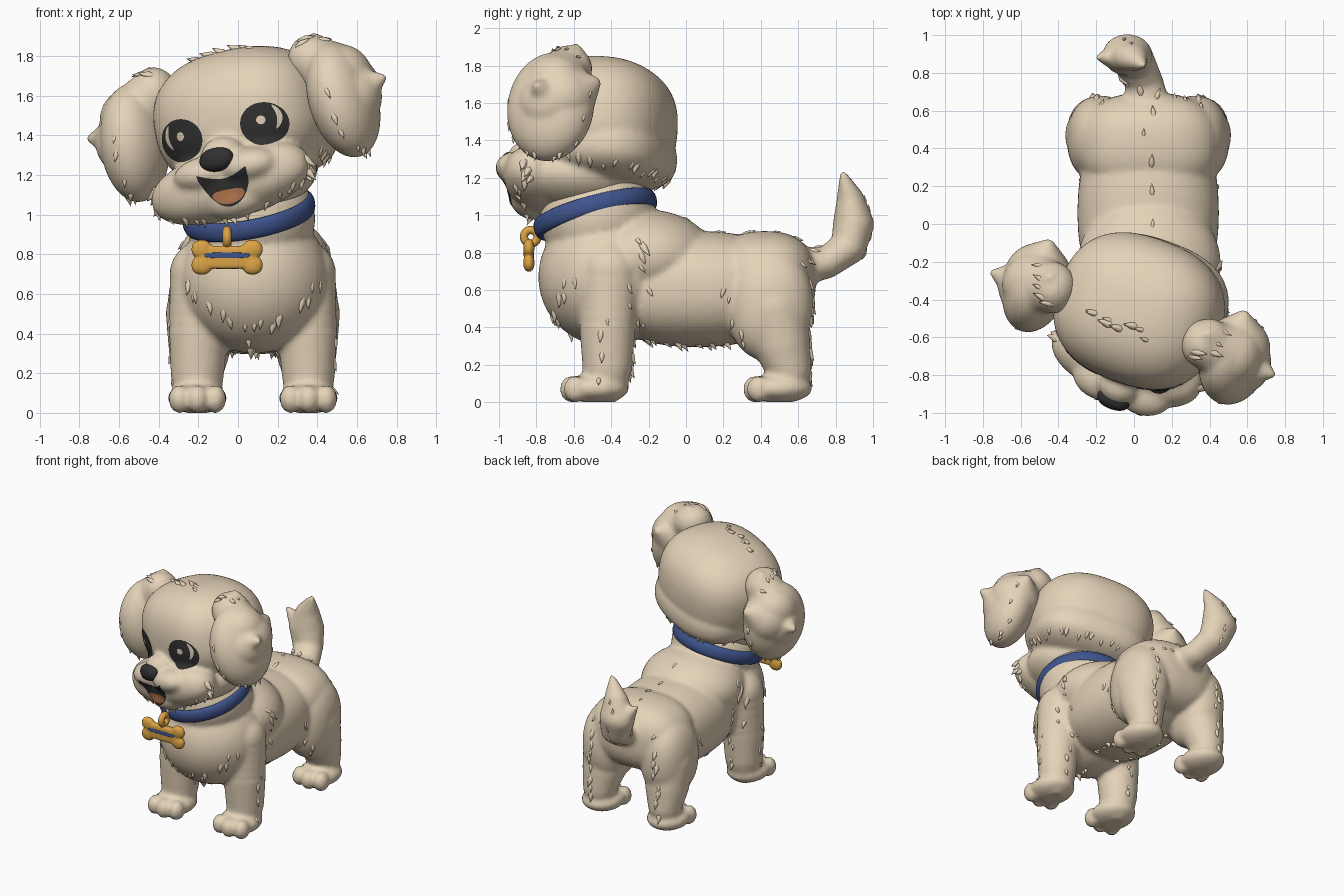
import bpy, bmesh, math, random
from mathutils import Vector, Matrix
from mathutils.bvhtree import BVHTree

random.seed(4)
if "Cube" in bpy.data.objects:
    bpy.data.objects.remove(bpy.data.objects["Cube"])


def material(name, rgb):
    m = bpy.data.materials.new(name)
    m.use_nodes = True
    colour = (*rgb, 1)
    m.diffuse_color = colour
    m.node_tree.nodes["Principled BSDF"].inputs["Base Color"].default_value = colour
    return m


FUR = material("cream fur", (0.78, 0.65, 0.48))
DARK = material("dark brown black", (0.03, 0.03, 0.03))
BLUE = material("blue collar", (0.05, 0.09, 0.27))
GOLD = material("gold", (0.72, 0.37, 0.06))
PINK = material("tongue", (0.48, 0.19, 0.08))

# Frames: the body stands a little off centre, the head is turned and rolled
BODY = Matrix.Translation((0.075, 0.01, 0))
HEAD = (Matrix.Translation((0, -0.53, 1.5))
        @ Matrix.Rotation(math.radians(-20), 4, 'Z')
        @ Matrix.Rotation(math.radians(-11), 4, 'Y'))


def finish(obj, mat):
    obj.data.materials.clear()
    obj.data.materials.append(mat)
    for p in obj.data.polygons:
        p.use_smooth = True
        p.material_index = 0
    return obj


def make(name, bm, mat, frame):
    mesh = bpy.data.meshes.new(name)
    bm.to_mesh(mesh)
    bm.free()
    obj = bpy.data.objects.new(name, mesh)
    bpy.context.scene.collection.objects.link(obj)
    obj.matrix_world = frame
    return finish(obj, mat)


def blob(bm, centre, radii, power=1.0, tilt=0.0):
    """Ellipsoid; power below 1 makes it boxier, tilt turns it about y."""
    rot = Matrix.Rotation(tilt, 3, 'Y')
    for v in bmesh.ops.create_icosphere(bm, subdivisions=4, radius=1)["verts"]:
        co = [math.copysign(abs(a) ** power, a) * r for a, r in zip(v.co, radii)]
        v.co = rot @ Vector(co) + Vector(centre)


def limb(bm, points, widen=1.0, steps=5):
    """Chain of spheres through (x, y, z, radius) points."""
    for a, b in zip(points, points[1:]):
        for i in range(steps + 1):
            x, y, z, r = Vector(a).lerp(Vector(b), i / steps)
            blob(bm, (x, y, z), (r * widen, r, r))


def fuse(name, bm, mat, frame, voxel, smooth):
    """Merge overlapping volumes into one soft skin."""
    obj = make(name, bm, mat, frame)
    remesh = obj.modifiers.new("merge", 'REMESH')
    remesh.mode = 'VOXEL'
    remesh.voxel_size = voxel
    soft = obj.modifiers.new("soften", 'SMOOTH')
    soft.factor = 0.5
    soft.iterations = smooth
    bpy.context.view_layer.update()
    graph = bpy.context.evaluated_depsgraph_get()
    mesh = bpy.data.meshes.new_from_object(obj.evaluated_get(graph))
    obj.modifiers.clear()
    obj.data = mesh
    return finish(obj, mat)


def tree(obj):
    return BVHTree.FromPolygons([v.co for v in obj.data.vertices],
                                [tuple(p.vertices) for p in obj.data.polygons])


def tufts(bm, skin, path, flow, count, size=0.09, lift=0.3):
    """Row of pointed locks sunk into a skin along a path, tips lifted."""
    path = [Vector(p) for p in path]
    for i in range(count):
        t = i / max(1, count - 1) * (len(path) - 1)
        k = min(int(t), len(path) - 2)
        wander = Vector([random.uniform(-0.03, 0.03) for _ in range(3)])
        spot, normal, _, _ = skin.find_nearest(path[k].lerp(path[k + 1], t - k) + wander)
        jitter = Vector([random.uniform(-0.15, 0.15) for _ in range(3)])
        along = Vector(flow).normalized()
        along -= normal * along.dot(normal) * 0.7
        way = (along + normal * lift + jitter).normalized()
        s = size * random.uniform(0.6, 1.15)
        turn = way.to_track_quat('Z', 'Y')
        for v in bmesh.ops.create_uvsphere(bm, u_segments=8, v_segments=6, radius=1)["verts"]:
            thin = 0.22 * (1 - 0.85 * max(v.co.z, 0))
            lock = Vector((v.co.x * thin, v.co.y * thin, v.co.z * 0.6))
            v.co = spot - normal * s * 0.08 + turn @ (lock * s)


def decal(name, skin, shape, mat, lift):
    """Thin sheet laid on the face; shape maps a unit disc to (x, z)."""
    bm = bmesh.new()
    rings, segs = 6, 32

    def drop(a, b):
        x, z = shape(a, b)
        hit = skin.ray_cast(Vector((x, -2, z)), Vector((0, 1, 0)))[0]
        return bm.verts.new((x, hit.y - lift if hit else -0.3, z))
    last = [drop(0, 0)] * segs
    for r in range(1, rings + 1):
        turns = [math.tau * i / segs for i in range(segs)]
        ring = [drop(math.cos(t) * r / rings, math.sin(t) * r / rings) for t in turns]
        for i in range(segs):
            j = (i + 1) % segs
            corners = [last[i], ring[i], ring[j]] + ([last[j]] if r > 1 else [])
            bm.faces.new(corners)
        last = ring
    return make(name, bm, mat, HEAD)


# Body, legs and tail
bm = bmesh.new()
blob(bm, (0, 0.05, 0.605), (0.375, 0.55, 0.31), 0.88)
blob(bm, (0.005, -0.43, 0.67), (0.385, 0.37, 0.37))
blob(bm, (0.005, -0.22, 0.78), (0.38, 0.36, 0.25))
blob(bm, (0.005, 0.41, 0.65), (0.375, 0.275, 0.265), 0.8)
blob(bm, (-0.01, -0.48, 0.98), (0.325, 0.31, 0.3))
for s in (-1, 1):
    x = s * 0.28
    limb(bm, [(s * 0.25, -0.42, 0.7, 0.17), (s * 0.275, -0.43, 0.4, 0.15),
              (x, -0.43, 0.2, 0.135), (x, -0.44, 0.11, 0.12)])
    blob(bm, (s * 0.25, 0.44, 0.52), (0.18, 0.23, 0.3), 0.9)
    limb(bm, [(s * 0.26, 0.46, 0.5, 0.18), (s * 0.27, 0.5, 0.32, 0.155),
              (x, 0.54, 0.18, 0.12), (x, 0.53, 0.11, 0.11)])
    for y in (-0.49, 0.49):
        blob(bm, (x, y, 0.075), (0.15, 0.175, 0.08))
        for toe in (-1, 0, 1):
            blob(bm, (x + toe * 0.09, y - 0.13 + abs(toe) * 0.02, 0.07), (0.055, 0.065, 0.072))
limb(bm, [(0, 0.56, 0.72, 0.11), (-0.02, 0.74, 0.745, 0.085), (-0.08, 0.86, 0.83, 0.095),
          (-0.11, 0.885, 0.95, 0.11), (-0.09, 0.87, 1.08, 0.075), (-0.03, 0.83, 1.22, 0.02)], 1.2)
limb(bm, [(-0.14, 0.88, 0.94, 0.09), (-0.26, 0.87, 1.06, 0.02)])
body = fuse("body", bm, FUR, BODY, 0.016, 5)
for v in body.data.vertices:
    v.co.z = max(v.co.z, 0)

# Locks of fur on the body
skin = tree(body)
bm = bmesh.new()
tufts(bm, skin, [(-0.33, -0.6, 0.65), (0, -0.75, 0.4), (0.33, -0.6, 0.65)], (0, 0, -1), 15)
tufts(bm, skin, [(0, -0.65, 0.3), (0, -0.4, 0.25)], (0, 0, -1), 5)
tufts(bm, skin, [(0, 0, 1), (0, 0.6, 0.95)], (0, 1, 0), 5, 0.07, 0.15)
tufts(bm, skin, [(-0.3, 0.7, 0.78), (0.3, 0.7, 0.78)], (0, 1, -0.6), 8)
tufts(bm, skin, [(-0.1, 1, 0.8), (-0.1, 0.96, 1.1)], (0, 0.2, 1), 4, 0.06, 0.15)
for s in (-1, 1):
    tufts(bm, skin, [(s * 0.45, -0.27, 0.88), (s * 0.45, -0.24, 0.5)], (0, 0.6, -1), 7)
    tufts(bm, skin, [(s * 0.12, -0.25, 0.28), (s * 0.14, 0.25, 0.28)], (0, 0.5, -1), 9)
    tufts(bm, skin, [(s * 0.28, -0.25, 0.45), (s * 0.28, -0.28, 0.15)], (0, 0.5, -1), 5, 0.08)
    tufts(bm, skin, [(s * 0.3, 0.72, 0.65), (s * 0.28, 0.68, 0.15)], (0, 0.3, -1), 8, 0.09)
    tufts(bm, skin, [(s * 0.44, -0.45, 0.45), (s * 0.44, -0.45, 0.15)], (s * 0.2, 0, -1), 4, 0.07)
    tufts(bm, skin, [(s * 0.35, 0.2, 0.6), (s * 0.35, 0.28, 0.3)], (0, -0.2, -1), 5, 0.07)
make("body_fur_locks", bm, FUR, BODY)

# Head: flat-faced skull with a full nape, wide cheeks, muzzle and chin
bm = bmesh.new()
blob(bm, (0, 0.075, -0.01), (0.445, 0.395, 0.35), 0.82)
blob(bm, (0, 0.15, -0.18), (0.42, 0.325, 0.18), 0.8)
blob(bm, (0, -0.03, -0.33), (0.36, 0.32, 0.18))
blob(bm, (-0.03, -0.2, -0.34), (0.43, 0.2, 0.18), 0.9, -0.08)
blob(bm, (0, -0.33, -0.2), (0.11, 0.1, 0.09))
blob(bm, (0, -0.28, -0.43), (0.17, 0.11, 0.1))
for s in (-1, 1):
    blob(bm, (s * 0.12, -0.32, -0.28), (0.16, 0.125, 0.09))
head = fuse("head", bm, FUR, HEAD, 0.016, 6)
face = tree(head)

bm = bmesh.new()
tufts(bm, face, [(-0.2, -0.05, 0.4), (0.15, -0.05, 0.4)], (-0.8, -0.1, 0.5), 8, 0.1, 0.35)
tufts(bm, face, [(-0.45, 0, -0.33), (-0.33, 0.4, -0.35), (0, 0.5, -0.35),
                 (0.33, 0.4, -0.35), (0.45, 0, -0.33)], (0, 0, -1), 20, 0.08, 0.1)
tufts(bm, face, [(-0.44, -0.2, -0.38), (-0.2, -0.3, -0.52),
                 (0.2, -0.3, -0.52), (0.44, -0.2, -0.38)], (0, 0, -1), 15, 0.08, 0.1)
for s in (-1, 1):
    tufts(bm, face, [(s * 0.45, -0.2, -0.3), (s * 0.45, -0.15, -0.42)], (s, 0, -0.8), 4, 0.11)
make("head_fur_locks", bm, FUR, HEAD)

# Floppy ears flaring to an outer tip, with ragged rims
for s, side in ((-1, "right"), (1, "left")):
    bm = bmesh.new()
    blob(bm, (s * 0.57, 0, -0.03), (0.165, 0.24, 0.3), 1, -s * 0.1)
    limb(bm, [(s * 0.43, 0.03, 0.2, 0.13), (s * 0.58, 0.02, 0.08, 0.17)], 0.9)
    limb(bm, [(s * 0.6, 0, -0.02, 0.17), (s * 0.7, 0, 0.02, 0.08), (s * 0.81, 0, 0.04, 0.015)])
    limb(bm, [(s * 0.45, 0.05, 0.2, 0.12), (s * 0.45, 0.08, 0.32, 0.02)])
    limb(bm, [(s * 0.57, 0.06, 0.02, 0.18), (s * 0.56, 0.23, 0.1, 0.04)])
    ear = fuse(side + "_ear", bm, FUR, HEAD, 0.014, 6)
    rim = tree(ear)
    bm = bmesh.new()
    tufts(bm, rim, [(s * 0.6, -0.26, 0), (s * 0.62, -0.12, -0.32),
                    (s * 0.62, 0.12, -0.32), (s * 0.62, 0.26, 0)], (s * 0.3, 0, -1), 10, 0.07)
    tufts(bm, rim, [(s * 0.43, -0.1, 0.34), (s * 0.55, 0.12, 0.25)], (s, 0, 0.3), 5, 0.08, 0.2)
    make(side + "_ear_fur_locks", bm, FUR, HEAD)

    # Eye with round highlight and outer glint
    wide = 0.122 - s * 0.008
    decal(side + "_eye", face, lambda a, b: (s * 0.227 + wide * a, -0.085 + 0.108 * b), DARK, 0.004)
    decal(side + "_eye_highlight", face,
          lambda a, b: (s * 0.22 + 0.022 * a, -0.065 + 0.022 * b), FUR, 0.007)
    decal(side + "_eye_glint", face,
          lambda a, b: (s * (0.307 - 0.025 * b * b) + 0.012 * a, -0.06 + 0.062 * b), FUR, 0.007)

# Nose, open mouth and tongue
bm = bmesh.new()
blob(bm, (-0.008, -0.41, -0.225), (0.09, 0.055, 0.06), 0.9)
make("nose", bm, DARK, HEAD)
decal("mouth", face, lambda a, b: (0.015 + 0.135 * a, -0.34 + 0.05 * a * a + (0.015 if b > 0 else 0.13) * b), DARK, 0.005)
decal("tongue", face, lambda a, b: (0.015 + 0.085 * a, -0.42 + 0.015 * a * a + 0.037 * b), PINK, 0.009)

# Collar band, tilted to match the neck
bpy.ops.mesh.primitive_torus_add(major_radius=0.312, minor_radius=0.027,
                                 major_segments=64, minor_segments=16)
collar = bpy.context.object
collar.name = "collar"
collar.matrix_world = (Matrix.Translation((0.055, -0.485, 1.005))
                       @ Matrix.Rotation(math.radians(15), 4, 'X')
                       @ Matrix.Rotation(math.radians(-10), 4, 'Y')
                       @ Matrix.Diagonal((1, 1, 1.85, 1)))
finish(collar, BLUE)

# Bone tag with a plain painted stripe, hanging from a ring
TAG = Matrix.Translation((-0.055, -0.84, 0.785))
bm = bmesh.new()
blob(bm, (0, 0, 0), (0.15, 0.027, 0.058), 0.4)
for sx in (-1, 1):
    for sz in (-1, 1):
        blob(bm, (sx * 0.128, 0, sz * 0.04), (0.052, 0.03, 0.048), 0.9)
fuse("bone_tag", bm, GOLD, TAG, 0.007, 2)
bm = bmesh.new()
blob(bm, (0, -0.026, 0.01), (0.115, 0.004, 0.014), 0.6)
make("tag_stripe", bm, BLUE, TAG)
bpy.ops.mesh.primitive_torus_add(major_radius=0.036, minor_radius=0.022,
                                 major_segments=32, minor_segments=12)
ring = bpy.context.object
ring.name = "tag_ring"
ring.matrix_world = (Matrix.Translation((-0.055, -0.83, 0.885))
                     @ Matrix.Rotation(math.radians(90), 4, 'Y'))
finish(ring, GOLD)
